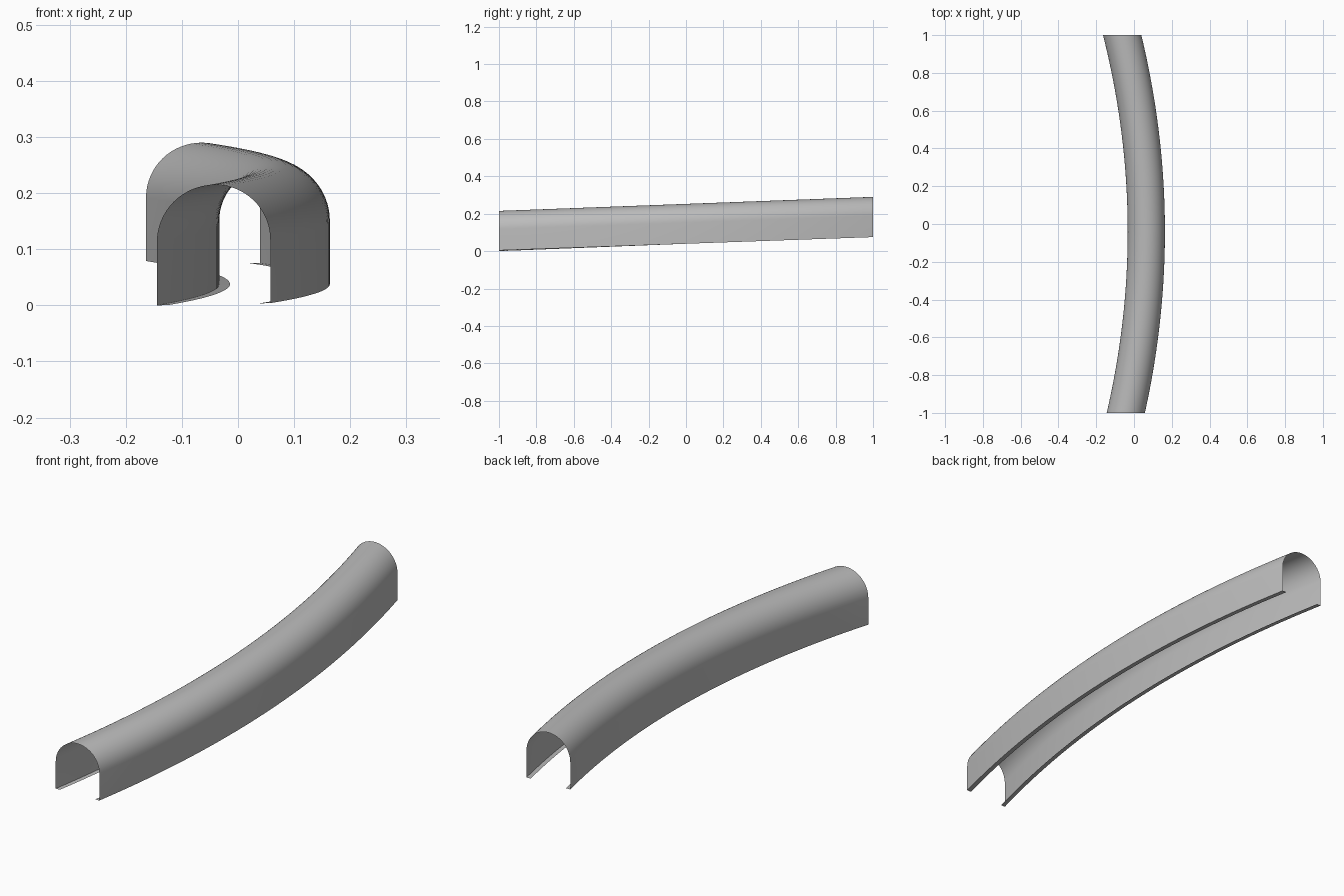
import bpy
import bmesh
import math

cube = bpy.data.objects.get("Cube")
if cube:
    bpy.data.objects.remove(cube, do_unlink=True)

HALF_WIDTH = 0.0985
WALL = 0.113
RADIUS_Z = 0.1
LIP = 0.019
STATIONS = 48
ARC_STEPS = 32

# Plain grey finish
grey = bpy.data.materials.new("plain_grey")
grey.use_nodes = True
colour = (0.5, 0.5, 0.5, 1)
grey.diffuse_color = colour
grey.node_tree.nodes["Principled BSDF"].inputs["Base Color"].default_value = colour


def arch_profile():
    """Cross-section: inward lip, wall, round roof, wall, inward lip."""
    points = [(-HALF_WIDTH + LIP, 0), (-HALF_WIDTH, 0)]
    for i in range(ARC_STEPS + 1):
        a = math.pi * (1 - i / ARC_STEPS)
        points.append((HALF_WIDTH * math.cos(a), WALL + RADIUS_Z * math.sin(a)))
    return points + [(HALF_WIDTH, 0), (HALF_WIDTH - LIP, 0)]


def place(u, v, y):
    """Put a profile point on the curved, climbing and slightly banked path."""
    centre = 0.065 - 0.0095 * y - 0.118 * y * y
    slope = -0.0095 - 0.236 * y
    stretch = math.sqrt(1 + slope * slope)
    climb = 0.0395 + 0.0375 * y
    return (centre + u * stretch, y, climb + v - 0.02 * u * y)


# Curved tunnel shell, open below and at both ends
bm = bmesh.new()
profile = arch_profile()
rows = []
for s in range(STATIONS + 1):
    y = -1 + 2 * s / STATIONS
    rows.append([bm.verts.new(place(u, v, y)) for u, v in profile])
for a, b in zip(rows, rows[1:]):
    for i in range(len(profile) - 1):
        bm.faces.new((a[i], b[i], b[i + 1], a[i + 1]))

bm.normal_update()
roof = max(bm.faces, key=lambda f: f.calc_center_median().z)
if roof.normal.z < 0:
    bmesh.ops.reverse_faces(bm, faces=bm.faces[:])

mesh = bpy.data.meshes.new("tunnel_shell")
bm.to_mesh(mesh)
bm.free()
mesh.materials.append(grey)
shell = bpy.data.objects.new("tunnel_shell", mesh)
bpy.context.collection.objects.link(shell)

# Smooth roof with crisp lips
bpy.ops.object.select_all(action="DESELECT")
shell.select_set(True)
bpy.context.view_layer.objects.active = shell
bpy.ops.object.shade_smooth_by_angle(angle=math.radians(35))
